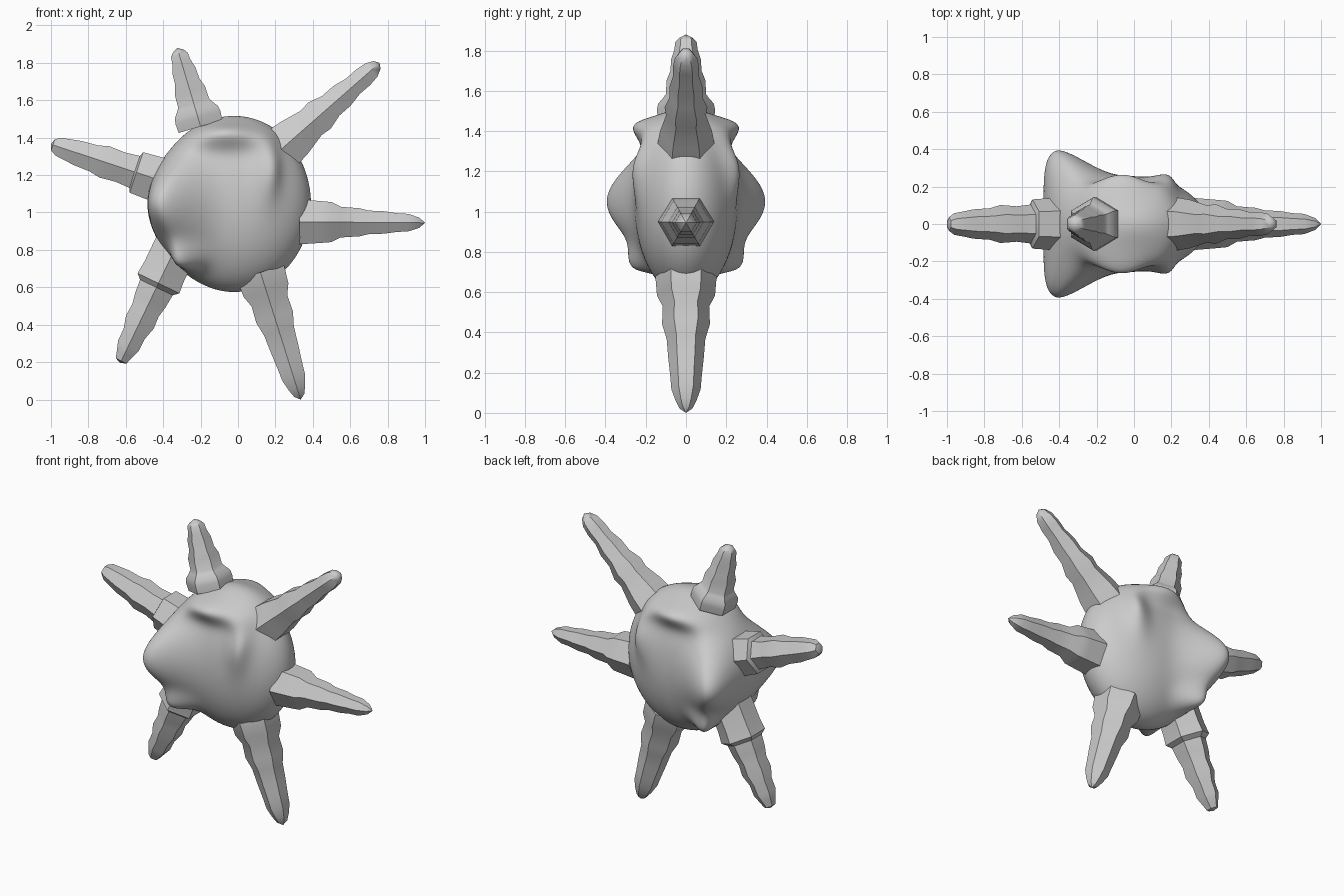
import bpy, bmesh, math
from mathutils import Vector, Matrix

if "Cube" in bpy.data.objects:
    bpy.data.objects.remove(bpy.data.objects["Cube"])

grey = bpy.data.materials.new("plain_grey")
grey.use_nodes = True
tone = (0.6, 0.6, 0.6, 1)
grey.diffuse_color = tone
grey.node_tree.nodes["Principled BSDF"].inputs["Base Color"].default_value = tone


def finish(name, bm, angle):
    bmesh.ops.recalc_face_normals(bm, faces=bm.faces)
    mesh = bpy.data.meshes.new(name)
    bm.to_mesh(mesh)
    bm.free()
    mesh.materials.append(grey)
    obj = bpy.data.objects.new(name, mesh)
    bpy.context.collection.objects.link(obj)
    bpy.ops.object.select_all(action='DESELECT')
    obj.select_set(True)
    bpy.context.view_layer.objects.active = obj
    bpy.ops.object.shade_smooth_by_angle(angle=math.radians(angle))


# Swellings pulled out of the body: (anchor, pull, spread), mirrored front and back
cheek = ((-0.28, 0.19, 1.05), (-0.14, 0.195, 0), (0.14, 0.13, 0.17))
nub = ((-0.23, 0.13, 0.78), (-0.05, 0.08, -0.05), (0.05, 0.06, 0.05))
top_ridge = ((-0.08, 0.16, 1.41), (0, 0.1, 0.02), (0.15, 0.1, 0.05))
side_ridge = ((0.15, 0.2, 1.24), (0.03, 0.05, 0), (0.05, 0.1, 0.12))


def pulled(point):
    moved = point.copy()
    for part in (cheek, nub, top_ridge, side_ridge):
        for side in (-1, 1):
            flip = Vector((1, side, 1))
            anchor, pull, spread = (Vector(v) for v in part)
            gap = point - anchor * flip
            # the cheek slopes off more quickly toward the middle
            if part is cheek and gap.x > 0:
                spread.x = 0.085
            power = sum((gap[i] / spread[i]) ** 2 for i in range(3))
            moved += pull * flip * math.exp(-power / 2)
    return moved


# Body: flattened ball with the swellings
bm = bmesh.new()
shape = Matrix.Translation((-0.02, 0, 1.045)) @ Matrix.Diagonal((0.41, 0.255, 0.47, 1))
bmesh.ops.create_icosphere(bm, subdivisions=6, radius=1, matrix=shape)
for vert in bm.verts:
    vert.co = pulled(vert.co)
finish("body", bm, 50)


# Spikes: six-sided rings along an axis; widths are (distance, half width) pairs
def spike(name, base, tip, widths):
    start = Vector((base[0], 0, base[1]))
    end = Vector((tip[0], 0, tip[1]))
    axis = (end - start).normalized()
    across = axis.cross(Vector((0, 1, 0)))
    bm = bmesh.new()
    rings = []
    for along, half in widths:
        radius = half / math.cos(math.pi / 6)
        ring = []
        for i in range(6):
            a = i * math.pi / 3
            offset = Vector((0, math.cos(a), 0)) + across * math.sin(a)
            ring.append(bm.verts.new(start + axis * along + offset * radius))
        rings.append(ring)
    for low, high in zip(rings, rings[1:]):
        for i in range(6):
            j = (i + 1) % 6
            bm.faces.new((low[i], low[j], high[j], high[i]))
    bm.faces.new(rings[0])
    point = bm.verts.new(end)
    for i in range(6):
        bm.faces.new((rings[-1][i], rings[-1][(i + 1) % 6], point))
    finish(name, bm, 35)


spike("left_spike", (0.33, 0.95), (1, 0.945),
      [(0, .12), (.11, .112), (.17, .107), (.22, .082), (.32, .075), (.37, .063),
       (.45, .06), (.52, .05), (.58, .047), (.64, .027)])
spike("upper_left_spike", (0.21, 1.32), (0.757, 1.8),
      [(0, .125), (.12, .112), (.24, .086), (.3, .092), (.38, .07), (.46, .07),
       (.54, .055), (.61, .056), (.67, .048), (.71, .028)])
spike("top_spike", (-0.2, 1.46), (-0.325, 1.88),
      [(0, .122), (.05, .125), (.08, .12), (.11, .098), (.13, .086), (.2, .084),
       (.25, .067), (.31, .064), (.36, .05), (.4, .046), (.42, .03)])
spike("right_spike", (-0.41, 1.17), (-1, 1.365),
      [(0, .122), (.14, .114), (.15, .09), (.23, .082), (.32, .088), (.38, .073),
       (.47, .068), (.53, .058), (.58, .05), (.61, .032)])
spike("lower_right_spike", (-0.33, 0.82), (-0.63, 0.195),
      [(0, .118), (.15, .118), (.22, .124), (.245, .097), (.32, .09), (.38, .078),
       (.45, .082), (.52, .063), (.59, .062), (.64, .045), (.68, .032)])
spike("lower_left_spike", (0.12, 0.68), (0.335, 0),
      [(0, .132), (.1, .125), (.16, .1), (.25, .103), (.33, .083), (.42, .077),
       (.52, .068), (.59, .063), (.65, .045), (.69, .028)])
